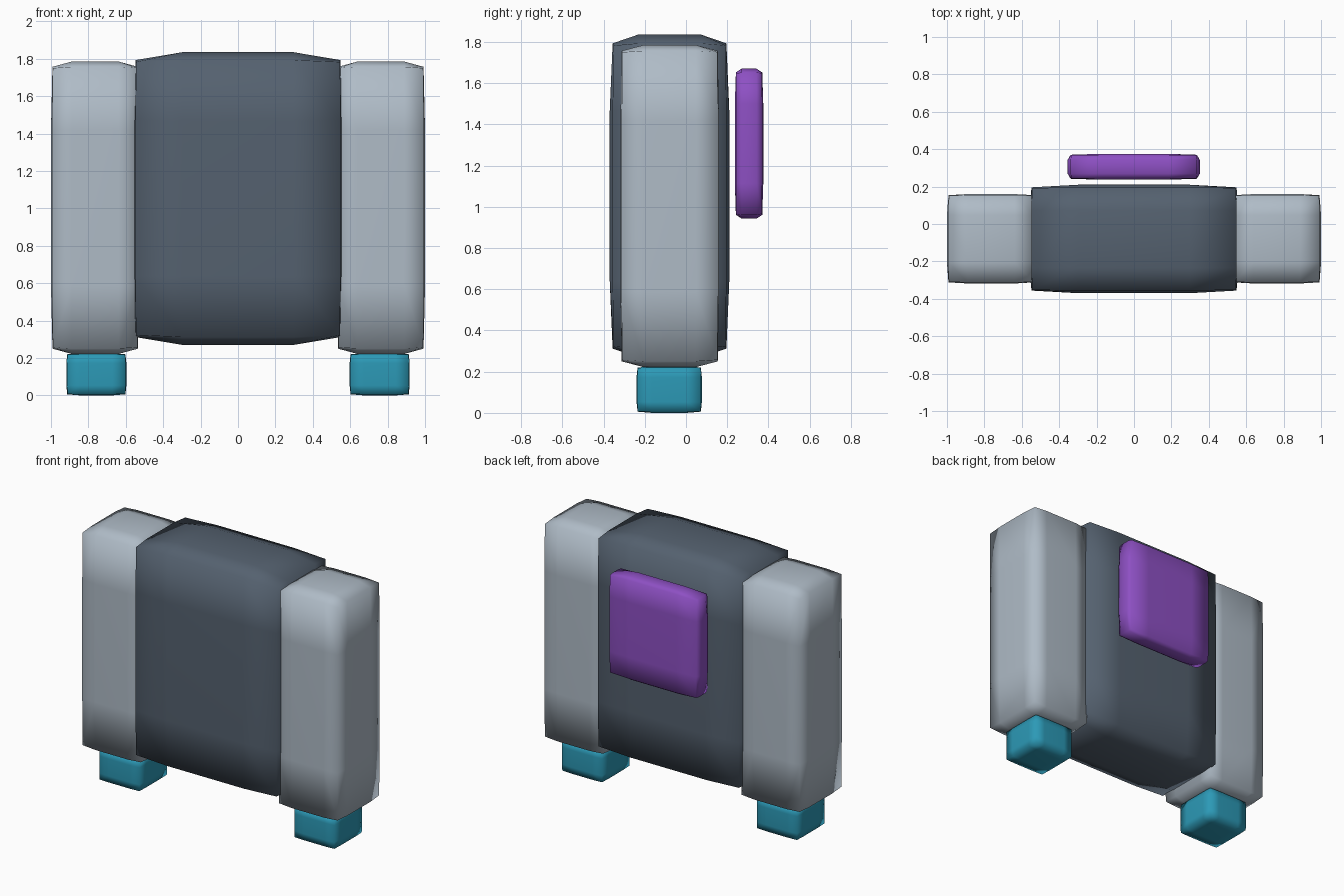
import bpy, bmesh

if "Cube" in bpy.data.objects:
    bpy.data.objects.remove(bpy.data.objects["Cube"])


def material(name, color):
    m = bpy.data.materials.new(name)
    m.diffuse_color = (*color, 1)
    m.use_nodes = True
    m.node_tree.nodes["Principled BSDF"].inputs["Base Color"].default_value = m.diffuse_color
    return m


def soft_box(name, lo, hi, drop, mat, mirror=False):
    """Box with a 3x3 grid per side; rim vertices are pulled in by drop."""
    bm = bmesh.new()
    bmesh.ops.create_cube(bm, size=2)
    bmesh.ops.subdivide_edges(bm, edges=bm.edges[:], cuts=2, use_grid_fill=True)
    for v in bm.verts:
        outer = [abs(c) > 0.9 for c in v.co]
        pull = {1: 0.0, 2: 1.0, 3: 1.25}[sum(outer)]
        for i in range(3):
            mid, half = (lo[i] + hi[i]) / 2, (hi[i] - lo[i]) / 2
            sign = 1 if v.co[i] > 0 else -1
            size = half - pull * drop[i] if outer[i] else half * 0.53
            v.co[i] = mid + sign * size
    for f in bm.faces:
        f.smooth = True
    mesh = bpy.data.meshes.new(name)
    bm.to_mesh(mesh)
    bm.free()
    mesh.materials.append(mat)
    ob = bpy.data.objects.new(name, mesh)
    bpy.context.collection.objects.link(ob)
    if mirror:
        ob.modifiers.new("Mirror", "MIRROR").use_mirror_merge = False
    return ob


dark = material("dark_slate", (0.09, 0.12, 0.16))
light = material("light_grey", (0.43, 0.50, 0.57))
teal = material("teal", (0.025, 0.32, 0.47))
purple = material("purple", (0.27, 0.08, 0.55))

# Central torso
soft_box("torso", (-0.56, -0.37, 0.27), (0.56, 0.21, 1.835), (0.012, 0.014, 0.042), dark)
# Side columns
soft_box("side_column", (0.527, -0.318, 0.222), (1.0, 0.16, 1.785), (0.008, 0.006, 0.028), light, True)
# Feet
soft_box("foot", (0.597, -0.24, 0.0), (0.918, 0.077, 0.226), (0.005, 0.005, 0.006), teal, True)
# Floating back panel
soft_box("back_panel", (-0.355, 0.237, 0.943), (0.352, 0.375, 1.67), (0.016, 0.005, 0.018), purple)
